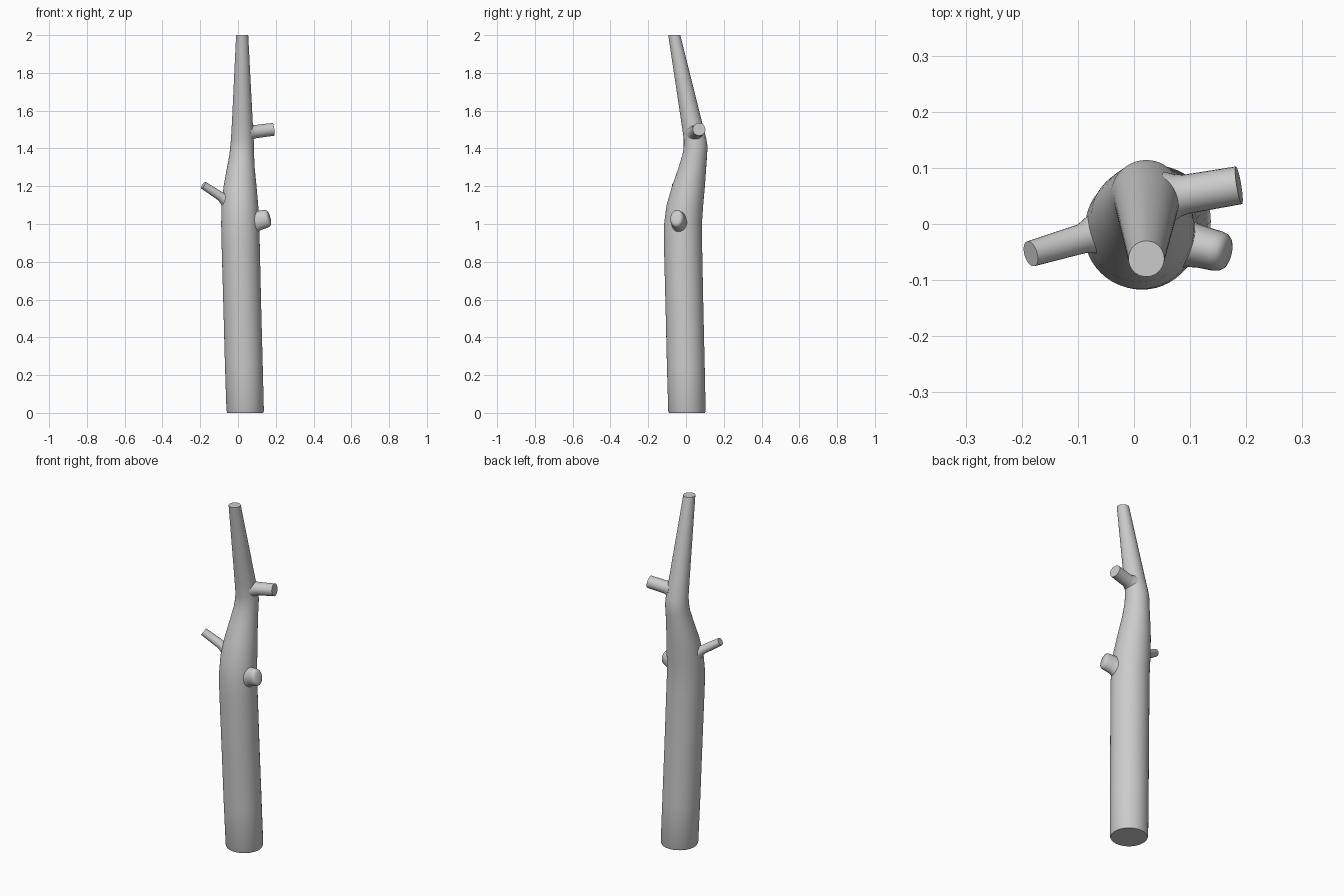
import bpy, bmesh, math
from mathutils import Vector


def tube(name, rings, sides, flat=False, squash=1.0):
    """Loft capped rings of (x, y, z, radius); rings lie level or square to the path."""
    bm = bmesh.new()
    axis = Vector(rings[-1][:3]) - Vector(rings[0][:3])
    if flat:
        u, v = Vector((1, 0, 0)), Vector((0, 1, 0))
    else:
        axis.normalize()
        u = Vector((0, 0, 1)).cross(axis).normalized()
        v = axis.cross(u)
    loops = []
    for x, y, z, r in rings:
        loop = []
        for i in range(sides):
            a = 2 * math.pi * i / sides
            p = Vector((x, y, z)) + u * (r * squash * math.cos(a)) + v * (r * math.sin(a))
            loop.append(bm.verts.new(p))
        loops.append(loop)
    for a, b in zip(loops, loops[1:]):
        for i in range(sides):
            j = (i + 1) % sides
            bm.faces.new((a[i], a[j], b[j], b[i]))
    bm.faces.new(loops[0][::-1])
    bm.faces.new(loops[-1])
    bmesh.ops.recalc_face_normals(bm, faces=bm.faces)
    mesh = bpy.data.meshes.new(name)
    bm.to_mesh(mesh)
    bm.free()
    ob = bpy.data.objects.new(name, mesh)
    bpy.context.collection.objects.link(ob)
    bpy.ops.object.select_all(action='DESELECT')
    ob.select_set(True)
    bpy.context.view_layer.objects.active = ob
    bpy.ops.object.shade_smooth_by_angle(angle=math.radians(50))
    return ob


# Trunk: thick lower log, bend, thin leaning top
tube("trunk", [
    (0.038, 0.005, 0.0, 0.095), (0.038, 0.005, 0.01, 0.099),
    (0.031, -0.001, 0.25, 0.1), (0.023, -0.008, 0.55, 0.1),
    (0.014, -0.016, 0.9, 0.101), (0.011, -0.016, 1.0, 0.1),
    (0.01, -0.006, 1.1, 0.097), (0.011, 0.013, 1.2, 0.087),
    (0.015, 0.034, 1.3, 0.073), (0.02, 0.047, 1.37, 0.065),
    (0.022, 0.051, 1.41, 0.063), (0.023, 0.048, 1.45, 0.06),
    (0.023, 0.03, 1.54, 0.055), (0.022, -0.062, 2.0, 0.032),
], 48, flat=True)

# Cut branch high on the right
tube("upper_branch", [
    (0.060, 0.048, 1.485, 0.046), (0.078, 0.051, 1.487, 0.038),
    (0.092, 0.053, 1.489, 0.035), (0.187, 0.069, 1.501, 0.034),
], 24)

# Thin branch rising to the left
tube("left_branch", [
    (-0.060, -0.016, 1.122, 0.038), (-0.078, -0.021, 1.136, 0.029),
    (-0.092, -0.026, 1.146, 0.024), (-0.184, -0.053, 1.206, 0.021),
], 24, squash=1.1)

# Rounded stub on the lower right
tube("stub", [
    (0.088, -0.034, 1.012, 0.062), (0.104, -0.038, 1.017, 0.053),
    (0.120, -0.041, 1.021, 0.050), (0.148, -0.048, 1.028, 0.048),
    (0.158, -0.050, 1.030, 0.045), (0.164, -0.052, 1.032, 0.038),
    (0.167, -0.053, 1.033, 0.028),
], 24, squash=0.75)
